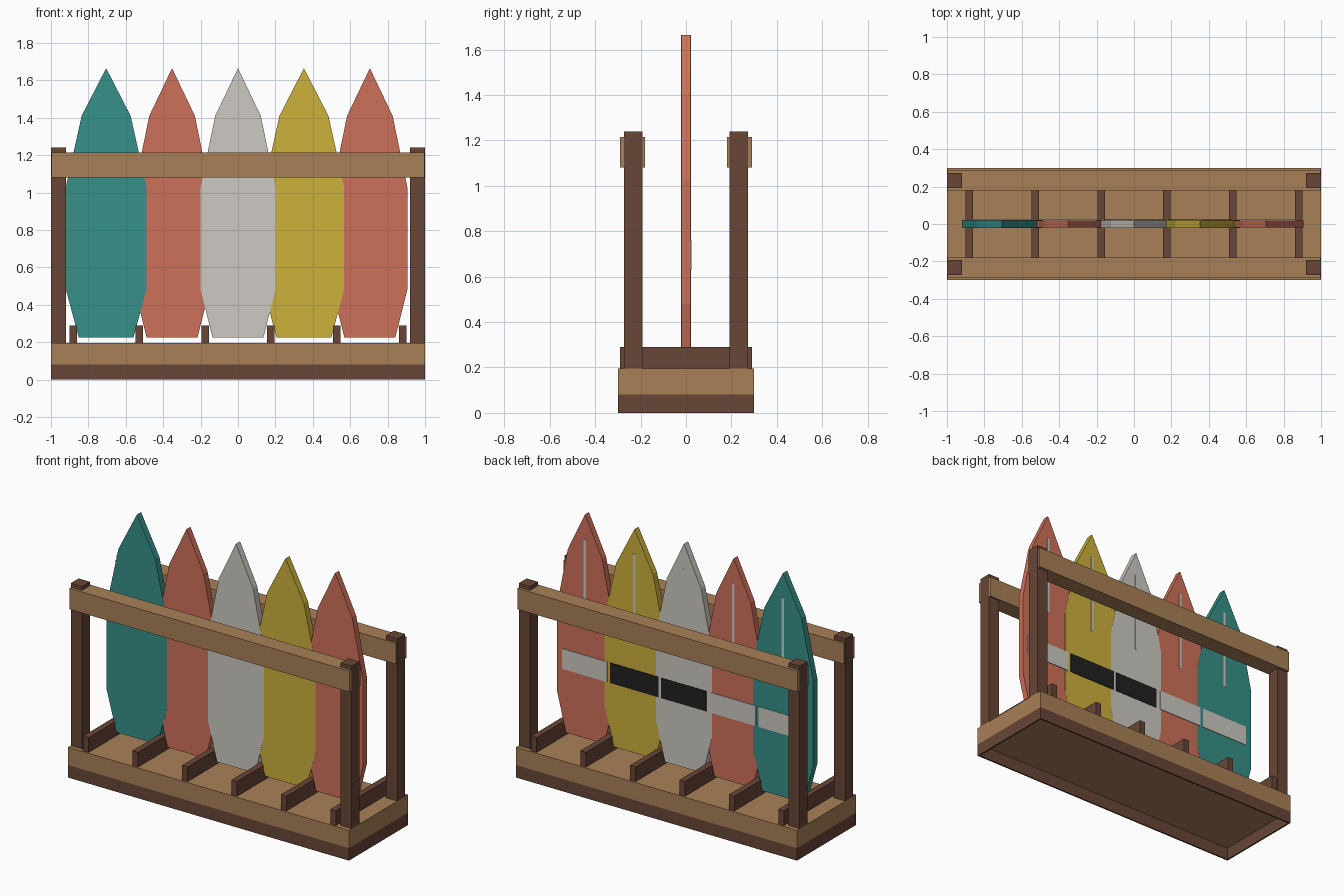
import bpy
import bmesh

old = bpy.data.objects.get("Cube")
if old:
    bpy.data.objects.remove(old, do_unlink=True)


def material(name, code):
    """Flat material from an sRGB hex code, stored as linear values."""
    srgb = [int(code[i:i + 2], 16) / 255 for i in (0, 2, 4)]
    color = [((c + 0.055) / 1.055) ** 2.4 for c in srgb] + [1.0]
    mat = bpy.data.materials.new(name)
    mat.use_nodes = True
    mat.diffuse_color = color
    mat.node_tree.nodes["Principled BSDF"].inputs["Base Color"].default_value = color
    return mat


tan_wood = material("tan wood", "a98057")
dark_wood = material("dark wood", "674636")
teal = material("teal", "379088")
coral = material("coral", "ce715a")
off_white = material("off white", "cdc9c2")
yellow = material("yellow", "ccb13b")
black = material("black", "202020")


def add_object(name, bm, mat):
    bmesh.ops.recalc_face_normals(bm, faces=bm.faces)
    mesh = bpy.data.meshes.new(name)
    bm.to_mesh(mesh)
    bm.free()
    mesh.materials.append(mat)
    obj = bpy.data.objects.new(name, mesh)
    bpy.context.collection.objects.link(obj)
    return obj


def box(name, mat, x, y, z):
    """Box from (min, max) ranges on each axis."""
    bm = bmesh.new()
    bmesh.ops.create_cube(bm, size=1)
    for v in bm.verts:
        for i, (low, high) in enumerate((x, y, z)):
            v.co[i] = low if v.co[i] < 0 else high
    return add_object(name, bm, mat)


def around(center, half):
    return (center - half, center + half)


# Base: a deck on a hollow skirt
box("deck", tan_wood, (-1, 1), (-0.3, 0.3), (0.08, 0.195))
for side, label in ((-1, "right"), (1, "left")):
    box(f"skirt_{label}", dark_wood, around(side * 0.995, 0.005), (-0.3, 0.3), (0, 0.08))
for side, label in ((-1, "front"), (1, "back")):
    box(f"skirt_{label}", dark_wood, (-0.99, 0.99), around(side * 0.295, 0.005), (0, 0.08))

# Corner posts and top rails
for ys, depth in ((-1, "front"), (1, "back")):
    for xs, label in ((-1, "right"), (1, "left")):
        box(f"{depth}_{label}_post", dark_wood, around(xs * 0.96, 0.04),
            around(ys * 0.232, 0.04), (0.195, 1.24))
    box(f"{depth}_rail", tan_wood, (-0.998, 0.998), around(ys * 0.235, 0.055), (1.08, 1.215))

# Dividers across the deck
for i in range(6):
    box(f"divider_{i + 1}", dark_wood, around((i - 2.5) * 0.352, 0.02),
        (-0.29, 0.29), (0.195, 0.29))

# Half outline of a board: (fraction of half width, height)
OUTLINE = [(0.68, 0.225), (1, 0.48), (1, 1.03), (0.61, 1.41)]
TIP = (0, 1.665)


def board(name, mat, center, half, thick):
    outline = OUTLINE + [TIP] + [(-w, z) for w, z in reversed(OUTLINE)]
    bm = bmesh.new()
    face = bm.faces.new([bm.verts.new((center + w * half, -thick, z)) for w, z in outline])
    result = bmesh.ops.extrude_face_region(bm, geom=[face])
    new_verts = [g for g in result["geom"] if isinstance(g, bmesh.types.BMVert)]
    bmesh.ops.translate(bm, verts=new_verts, vec=(0, 2 * thick, 0))
    return add_object(name, bm, mat)


# Boards; slight thickness differences keep the overlapping edges clean
boards = [
    ("teal_board", teal, 0.215, 0.021, off_white),
    ("right_coral_board", coral, 0.2, 0.02, off_white),
    ("white_board", off_white, 0.2, 0.021, black),
    ("yellow_board", yellow, 0.215, 0.0205, black),
    ("left_coral_board", coral, 0.2, 0.02, off_white),
]
for i, (name, mat, half, thick, band_mat) in enumerate(boards):
    center = (i - 2) * 0.3525
    board(name, mat, center, half, thick)
    # Painted band and centre stripe on the back
    box(f"{name}_band", band_mat, around(center, half * 0.8), (thick, 0.024), (0.63, 0.76))
    box(f"{name}_stripe", off_white, around(center, 0.008), (thick, 0.023), (0.98, 1.505))
